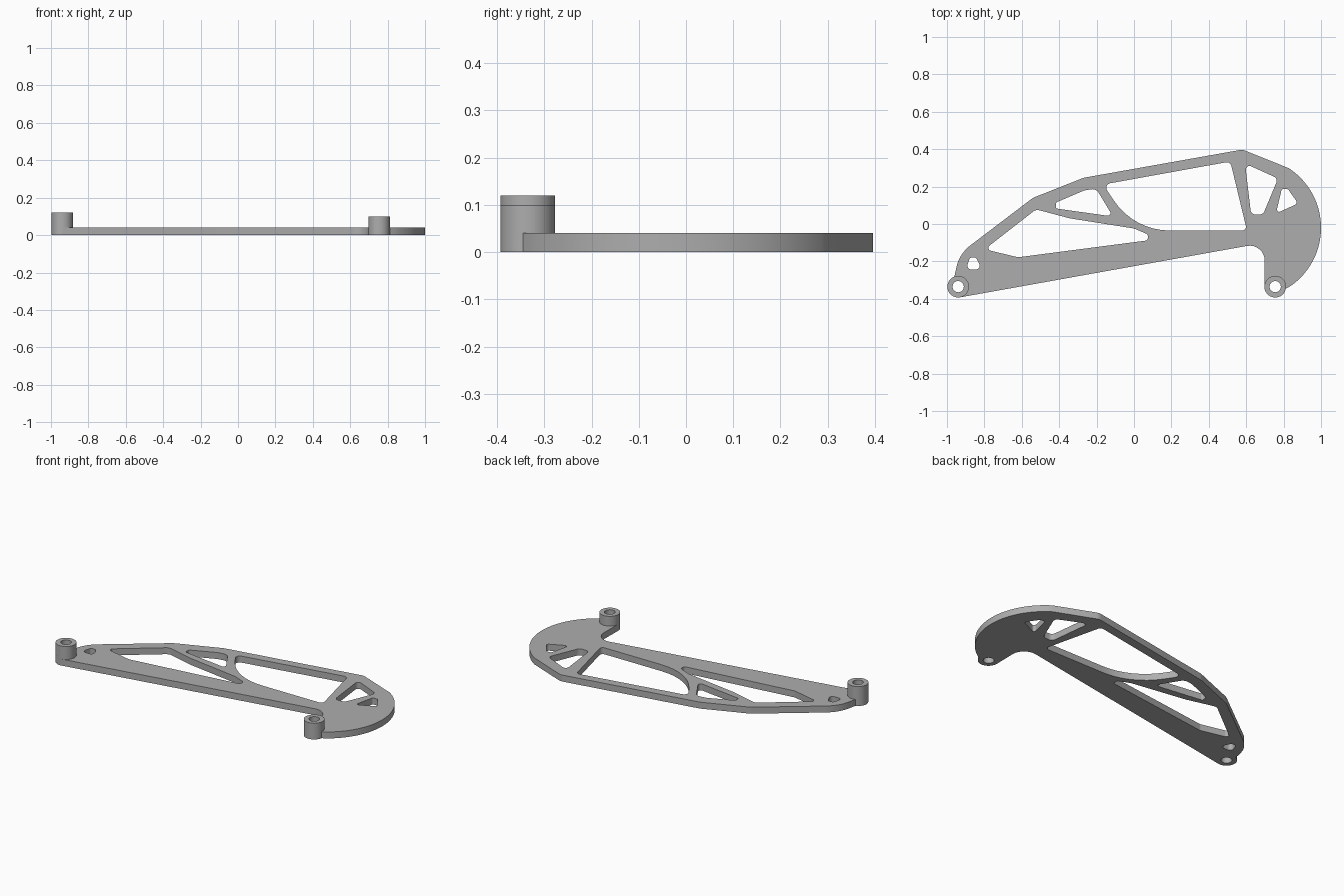
import bpy
import bmesh
from math import cos, sin, tan, radians
from mathutils import Vector

cube = bpy.data.objects.get("Cube")
if cube:
    bpy.data.objects.remove(cube)

THICK = 0.04       # plate thickness
BOSS_R = 0.058     # outer radius of the bosses
BORE_R = 0.03      # radius of the screw bores
LEFT_BOSS = (-0.94, -0.335)
RIGHT_BOSS = (0.755, -0.335)

grey = bpy.data.materials.new("plain grey")
grey.use_nodes = True
colour = (0.42, 0.42, 0.42, 1)
grey.diffuse_color = colour
grey.node_tree.nodes["Principled BSDF"].inputs["Base Color"].default_value = colour


def arc(centre, radius, start, end, steps=24):
    """Sharp outline points along an arc, angles in degrees."""
    angles = [radians(start + (end - start) * i / steps) for i in range(steps + 1)]
    return [(centre[0] + radius * cos(a), centre[1] + radius * sin(a), 0) for a in angles]


def circle(centre, radius):
    return arc(centre, radius, 0, 360, 40)[:-1]


def rounded(corners, steps=8):
    """Replace each (x, y, radius) corner by a tangent fillet."""
    points = []
    for i, (x, y, radius) in enumerate(corners):
        p = Vector((x, y))
        if radius == 0:
            points.append(p)
            continue
        before = (Vector(corners[i - 1][:2]) - p).normalized()
        after = (Vector(corners[(i + 1) % len(corners)][:2]) - p).normalized()
        half = before.angle(after) / 2
        centre = p + (before + after).normalized() * radius / sin(half)
        tangent = radius / tan(half)
        first = p + before * tangent - centre
        last = p + after * tangent - centre
        sweep = first.angle_signed(last)
        for k in range(steps + 1):
            a = -sweep * k / steps
            points.append(centre + Vector((first.x * cos(a) - first.y * sin(a),
                                           first.x * sin(a) + first.y * cos(a))))
    return points


def extruded(name, loops, bottom, top):
    """Solid from an outer loop and hole loops, between two heights."""
    curve = bpy.data.curves.new(name, "CURVE")
    curve.dimensions = "2D"
    curve.fill_mode = "BOTH"
    curve.extrude = (top - bottom) / 2
    for loop in loops:
        points = rounded(loop)
        spline = curve.splines.new("POLY")
        spline.points.add(len(points) - 1)
        for target, p in zip(spline.points, points):
            target.co = (p.x, p.y, 0, 1)
        spline.use_cyclic_u = True
    source = bpy.data.objects.new(name + " helper", curve)
    bpy.context.collection.objects.link(source)
    graph = bpy.context.evaluated_depsgraph_get()
    mesh = bpy.data.meshes.new_from_object(source.evaluated_get(graph))
    bpy.data.objects.remove(source)
    # Weld caps to walls and lift to height
    bm = bmesh.new()
    bm.from_mesh(mesh)
    bmesh.ops.remove_doubles(bm, verts=bm.verts, dist=0.0002)
    bmesh.ops.translate(bm, verts=bm.verts, vec=(0, 0, (top + bottom) / 2))
    bmesh.ops.recalc_face_normals(bm, faces=bm.faces)
    bm.to_mesh(mesh)
    bm.free()
    mesh.materials.clear()
    mesh.materials.append(grey)
    obj = bpy.data.objects.new(name, mesh)
    bpy.context.collection.objects.link(obj)
    bpy.ops.object.select_all(action="DESELECT")
    obj.select_set(True)
    bpy.context.view_layer.objects.active = obj
    bpy.ops.object.shade_smooth_by_angle(angle=radians(30))
    return obj


# Outer edge of the plate, clockwise from the left boss
outline = (
    arc(LEFT_BOSS, BOSS_R, -80, -250)
    + [(-0.935, -0.16, 0.2), (-0.54, 0.14, 0.1), (-0.27, 0.247, 0.1), (0.58, 0.398, 0.06)]
    + arc((0.62, -0.02), 0.38, 57, -55, 32)
    + arc(RIGHT_BOSS, BOSS_R, -10, -180)
    + [(0.7, -0.1, 0.08)]
)

# Openings in the plate
main_window = [(-0.165, 0.211, 0.025), (0.515, 0.334, 0.025), (0.604, -0.035, 0.02),
               (0.0, -0.035, 0.36)]
lower_window = [(-0.786, -0.126, 0.015), (-0.524, 0.078, 0.04), (-0.342, 0.03, 0.1),
                (0.0, -0.024, 0.06), (0.08, -0.058, 0.02), (0.07, -0.088, 0.012),
                (-0.62, -0.178, 0.03), (-0.77, -0.142, 0.01)]
upper_window = [(-0.417, 0.115, 0.01), (-0.267, 0.179, 0.03), (-0.203, 0.19, 0.04),
                (-0.112, 0.04, 0.015), (-0.417, 0.083, 0.01)]
tall_window = [(0.594, 0.323, 0.02), (0.77, 0.243, 0.025), (0.69, 0.051, 0.03),
               (0.626, 0.051, 0.025)]
rim_window = [(0.79, 0.187, 0.01), (0.823, 0.187, 0.012), (0.877, 0.11, 0.015),
              (0.759, 0.056, 0.012)]
end_hole = [(-0.877, -0.179, 0.015), (-0.845, -0.179, 0.015), (-0.813, -0.243, 0.02),
            (-0.898, -0.243, 0.02)]

extruded("plate", [outline, main_window, lower_window, upper_window, tall_window,
                   rim_window, end_hole, circle(LEFT_BOSS, BORE_R),
                   circle(RIGHT_BOSS, BORE_R)], 0, THICK)

# Bosses standing on the plate
for name, centre, height in (("left_boss", LEFT_BOSS, 0.12), ("right_boss", RIGHT_BOSS, 0.1)):
    extruded(name, [circle(centre, BOSS_R), circle(centre, BORE_R)], THICK, height)
